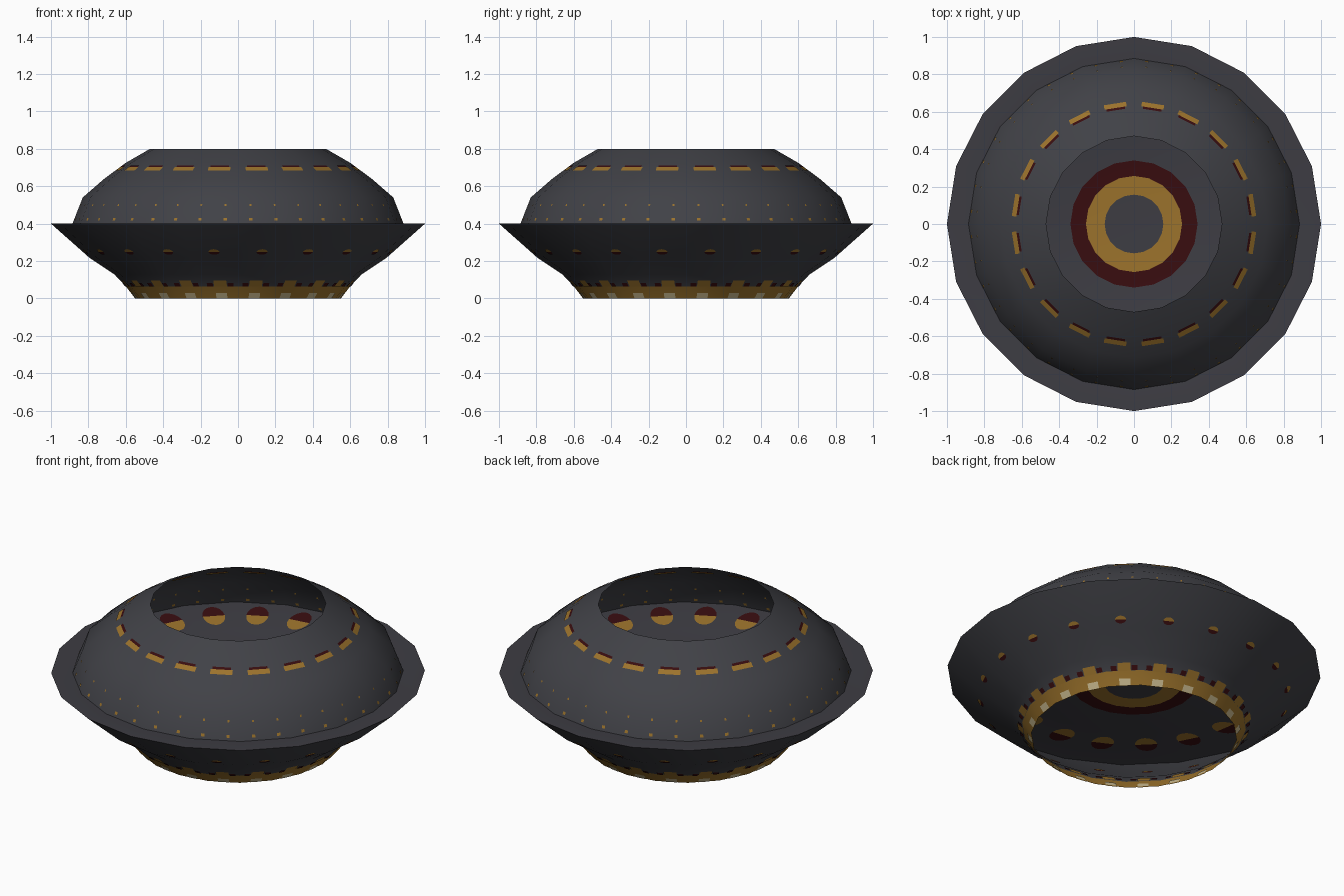
import bpy, math
from mathutils import Vector

if "Cube" in bpy.data.objects:
    bpy.data.objects.remove(bpy.data.objects["Cube"])

SIDES = 20
STEP = 2 * math.pi / SIDES
APOTHEM = math.cos(STEP / 2)


def material(name, rgb):
    m = bpy.data.materials.new(name)
    m.diffuse_color = (*rgb, 1)
    m.use_nodes = True
    m.node_tree.nodes["Principled BSDF"].inputs["Base Color"].default_value = m.diffuse_color
    return m


GREY = material("hull grey", (0.052, 0.053, 0.062))
DECK = material("deck grey", (0.047, 0.046, 0.056))
AMBER = material("amber", (0.33, 0.17, 0.025))
RED = material("dark red", (0.040, 0.004, 0.005))
CREAM = material("cream", (0.60, 0.50, 0.28))


def make(name, verts, faces, mats, indices=None):
    mesh = bpy.data.meshes.new(name)
    mesh.from_pydata(verts, [], faces)
    for m in mats:
        mesh.materials.append(m)
    if indices:
        mesh.polygons.foreach_set("material_index", indices)
    mesh.update()
    ob = bpy.data.objects.new(name, mesh)
    bpy.context.collection.objects.link(ob)
    return ob


def revolve(name, profile, band_mats, smooth=35):
    """Turn (radius, height) points into a 20-sided shell, one material per band."""
    mats = list(dict.fromkeys(band_mats))
    verts, faces, idx = [], [], []
    for r, z in profile:
        for k in range(SIDES):
            verts.append((r * math.cos(k * STEP), r * math.sin(k * STEP), z))
    for i, m in enumerate(band_mats):
        for k in range(SIDES):
            a, b = i * SIDES + k, i * SIDES + (k + 1) % SIDES
            faces.append((a, b, b + SIDES, a + SIDES))
            idx.append(mats.index(m))
    if profile[-1][0] < 0.2:  # close the centre
        start = (len(profile) - 1) * SIDES
        faces.append(tuple(range(start, start + SIDES)))
        idx.append(mats.index(band_mats[0]))
    ob = make(name, verts, faces, mats, idx)
    bpy.ops.object.select_all(action='DESELECT')
    ob.select_set(True)
    bpy.context.view_layer.objects.active = ob
    bpy.ops.object.shade_smooth_by_angle(angle=math.radians(smooth))
    return ob


def rect(w, lo, hi):
    return [(-w, lo), (w, lo), (w, hi), (-w, hi)]


def half_oval(w, h, sign):
    return [(w * math.cos(i * math.pi / 8), sign * h * math.sin(i * math.pi / 8))
            for i in range(9)]


def plates(name, seg, t, shape, mat, shifts=(0,), offset=0.003, phase=0.5):
    """Repeat a thin plate on every facet of a profile segment, on both skins."""
    (r0, z0), (r1, z1) = seg
    r0, r1 = r0 * APOTHEM, r1 * APOTHEM
    along = Vector((r1 - r0, z1 - z0)).normalized()
    mid = Vector((r0 + (r1 - r0) * t, z0 + (z1 - z0) * t))
    normal = Vector((along.y, -along.x))
    verts, faces = [], []
    for k in range(SIDES):
        c, s = math.cos((k + phase) * STEP), math.sin((k + phase) * STEP)
        for shift in shifts:
            for side in (1, -1):
                n = len(verts)
                for u, v in shape:
                    p = mid + along * v + normal * offset * side
                    u += shift * mid.x * math.tan(STEP / 4)
                    verts.append((p.x * c - u * s, p.x * s + u * c, p.y))
                loop = list(range(n, n + len(shape)))
                faces.append(loop if side == 1 else loop[::-1])
    return make(name, verts, faces, [mat])


# Upper dome, open at the top
dome = [(0.885, 0.40), (0.83, 0.54), (0.715, 0.64), (0.60, 0.725), (0.47, 0.80)]
revolve("upper_dome", dome, [GREY] * 4)

# Lower hull, open at the bottom, with an amber band round the mouth
hull = [(0.55, 0.0), (0.60, 0.065), (0.66, 0.128), (0.795, 0.218), (1.0, 0.40)]
revolve("lower_hull", hull, [AMBER, GREY, GREY, GREY])

# Brim and shallow dished deck with two painted rings
deck = [(1.0, 0.40), (0.885, 0.40), (0.60, 0.362), (0.34, 0.33), (0.257, 0.327),
        (0.157, 0.323)]
revolve("brim_and_deck", deck, [DECK, DECK, DECK, RED, AMBER])

# Dome windows: amber below, red above
win = (dome[2], dome[3])
plates("dome_window_amber", win, 0.62, rect(0.06, -0.018, 0.012), AMBER)
plates("dome_window_red", win, 0.62, rect(0.05, 0.012, 0.027), RED)

# Two rows of small lights low on the dome
low = (dome[0], dome[1])
plates("dome_lights_lower", low, 0.16, rect(0.009, -0.008, 0.008), AMBER, (-1, 1))
plates("dome_lights_upper", low, 0.70, rect(0.005, -0.006, 0.006), AMBER, (-1, 1))

# Oval deck windows: outer half red, inner half amber
floor = (deck[1], deck[2])
plates("deck_window_red", floor, 0.45, half_oval(0.06, 0.09, -1), RED)
plates("deck_window_amber", floor, 0.45, half_oval(0.06, 0.09, 1), AMBER)

# Hull portholes
port = (hull[3], hull[4])
plates("porthole_amber", port, 0.18, half_oval(0.03, 0.022, 1), AMBER)
plates("porthole_red", port, 0.18, half_oval(0.03, 0.022, -1), RED)

# Mouth decoration: amber scallops, red spots and cream lights
rim = (hull[1], hull[2])
plates("mouth_scallop", rim, 0.0, rect(0.035, 0.0, 0.045), AMBER)
plates("mouth_red_spot", rim, 0.0, rect(0.016, 0.003, 0.03), RED, (-1.2, 1.2),
       offset=0.005)
plates("mouth_cream_light", (hull[0], hull[1]), 0.0, rect(0.03, 0.003, 0.04), CREAM)
